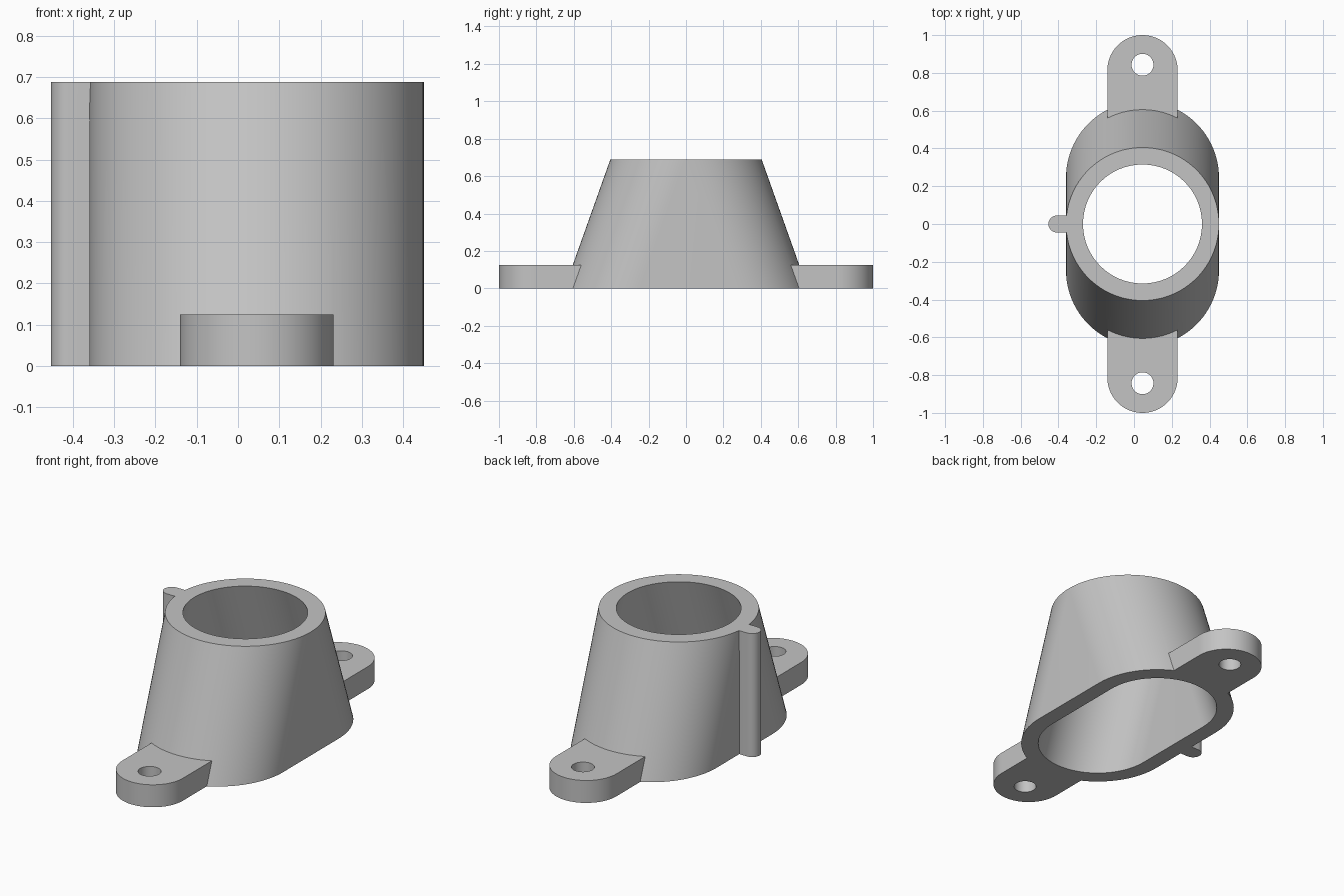
import bpy
import bmesh
from math import cos, sin, pi, asin

cube = bpy.data.objects.get("Cube")
if cube:
    bpy.data.objects.remove(cube, do_unlink=True)

CX = 0.045          # bore axis
H = 0.688           # socket height
R_OUT, R_IN = 0.405, 0.315
SPREAD = 0.245      # half-length of the straight base sides
TAB_W, TAB_H = 0.186, 0.125
SEG = 48

grey = bpy.data.materials.new("plain grey")
grey.use_nodes = True
colour = (0.55, 0.55, 0.55, 1)
grey.diffuse_color = colour
grey.node_tree.nodes["Principled BSDF"].inputs["Base Color"].default_value = colour


def arc(x, y, r, a0, a1, n=SEG):
    return [(x + r * cos(a0 + (a1 - a0) * i / n),
             y + r * sin(a0 + (a1 - a0) * i / n)) for i in range(n + 1)]


def stadium(r, spread):
    return arc(CX, spread, r, 0, pi) + arc(CX, -spread, r, pi, 2 * pi)


def loft(name, loops, closed=False):
    """Skin a list of (outline, z) loops; cap the ends or close into a tube."""
    bm = bmesh.new()
    rings = [[bm.verts.new((x, y, z)) for x, y in pts] for pts, z in loops]
    pairs = list(zip(rings, rings[1:]))
    if closed:
        pairs.append((rings[-1], rings[0]))
    else:
        bm.faces.new(rings[0])
        bm.faces.new(rings[-1])
    n = len(rings[0])
    for a, b in pairs:
        for i in range(n):
            j = (i + 1) % n
            bm.faces.new((a[i], a[j], b[j], b[i]))
    bmesh.ops.remove_doubles(bm, verts=bm.verts, dist=1e-5)
    bmesh.ops.recalc_face_normals(bm, faces=bm.faces)
    mesh = bpy.data.meshes.new(name)
    bm.to_mesh(mesh)
    bm.free()
    mesh.materials.append(grey)
    ob = bpy.data.objects.new(name, mesh)
    bpy.context.collection.objects.link(ob)
    return ob


def combine(target, part, operation):
    mod = target.modifiers.new(part.name, "BOOLEAN")
    mod.operation, mod.solver, mod.object = operation, "EXACT", part
    bpy.context.view_layer.objects.active = target
    bpy.ops.object.modifier_apply(modifier=mod.name)
    bpy.data.objects.remove(part, do_unlink=True)


# Hollow socket: round at the top, elongated at the base
socket = loft("mounting_socket", [
    (stadium(R_OUT, SPREAD), 0), (stadium(R_OUT, 0), H),
    (stadium(R_IN, 0), H), (stadium(R_IN, SPREAD), 0)], closed=True)

# Screw tabs, rooted inside the wall, with their holes
root_r = 0.36
half = asin(TAB_W / root_r)
for side, label in ((1, "back"), (-1, "front")):
    outline = arc(CX, 0.814, TAB_W, 0, pi)
    outline += arc(CX, 0.21, root_r, pi / 2 + half, pi / 2 - half, 16)
    tab = loft(label + "_tab", [([(x, side * y) for x, y in outline], z)
                                for z in (0, TAB_H)])
    combine(socket, tab, "UNION")
    hole = loft(label + "_screw_hole", [
        (arc(CX, side * 0.843, 0.058, 0, 2 * pi), z) for z in (-0.1, 0.3)])
    combine(socket, hole, "DIFFERENCE")

# Vertical alignment rib with a rounded outer edge
rib_outline = arc(-0.408, 0, 0.045, pi / 2, 3 * pi / 2, 24)
rib_outline += [(-0.31, -0.045), (-0.31, 0.045)]
combine(socket, loft("side_rib", [(rib_outline, 0), (rib_outline, H)]), "UNION")

# Smooth curved walls, crisp rims
bpy.ops.object.select_all(action="DESELECT")
socket.select_set(True)
bpy.context.view_layer.objects.active = socket
bpy.ops.object.shade_smooth_by_angle(angle=pi / 6)
